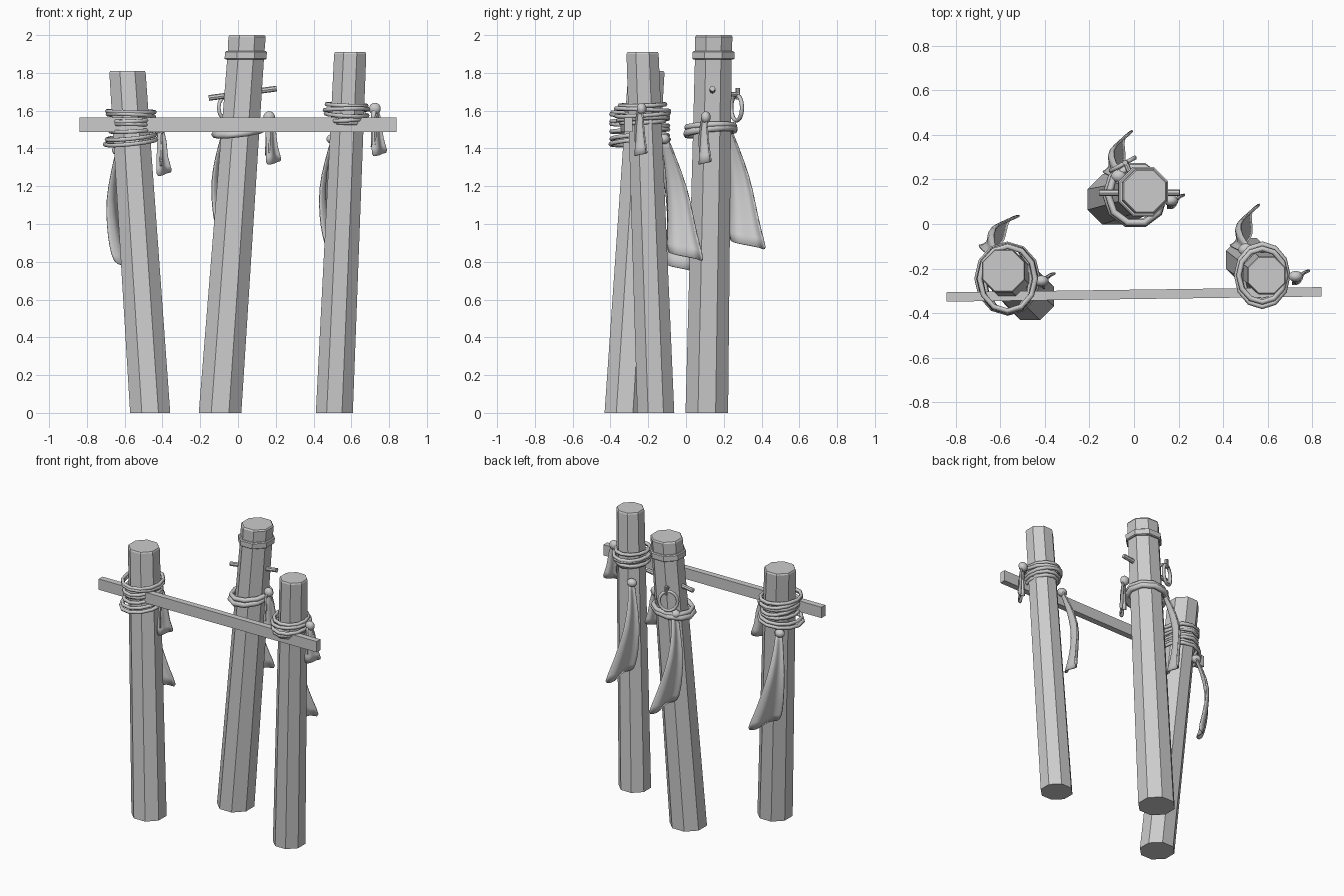
import bpy, bmesh, math
from mathutils import Vector, Matrix

if "Cube" in bpy.data.objects:
    bpy.data.objects.remove(bpy.data.objects["Cube"])

grey = bpy.data.materials.new("pale grey")
grey.diffuse_color = (0.6, 0.6, 0.6, 1)
grey.use_nodes = True
grey.node_tree.nodes["Principled BSDF"].inputs["Base Color"].default_value = grey.diffuse_color


def finish(name, bm, smooth=False):
    bmesh.ops.recalc_face_normals(bm, faces=bm.faces)
    mesh = bpy.data.meshes.new(name)
    bm.to_mesh(mesh)
    bm.free()
    mesh.materials.append(grey)
    for p in mesh.polygons:
        p.use_smooth = smooth
    ob = bpy.data.objects.new(name, mesh)
    bpy.context.collection.objects.link(ob)
    return ob


def loft(name, sections):
    """Closed solid through rings of equal point count."""
    bm = bmesh.new()
    rings = [[bm.verts.new(p) for p in s] for s in sections]
    n = len(rings[0])
    for a, b in zip(rings, rings[1:]):
        for i in range(n):
            bm.faces.new((a[i], a[(i + 1) % n], b[(i + 1) % n], b[i]))
    bm.faces.new(rings[0])
    bm.faces.new(rings[-1])
    return finish(name, bm)


def octagon(c, r):
    return [(c[0] + r * math.cos((i + .5) * math.pi / 4),
             c[1] + r * math.sin((i + .5) * math.pi / 4), c[2]) for i in range(8)]


def rope_ring(name, c, rx, ry, thick, rot=(0, 0, 0), n=12, m=6):
    m4 = (Matrix.Translation(c) @ Matrix.Rotation(rot[2], 4, 'Z')
          @ Matrix.Rotation(rot[1], 4, 'Y') @ Matrix.Rotation(rot[0], 4, 'X'))
    bm = bmesh.new()
    v = []
    for i in range(n):
        a = 2 * math.pi * i / n
        for j in range(m):
            b = 2 * math.pi * j / m
            d = thick * math.cos(b)
            v.append(bm.verts.new(m4 @ Vector(((rx + d) * math.cos(a), (ry + d) * math.sin(a),
                                               thick * math.sin(b)))))
    for i in range(n):
        for j in range(m):
            k, l = (i + 1) % n, (j + 1) % m
            bm.faces.new((v[i * m + j], v[k * m + j], v[k * m + l], v[i * m + l]))
    return finish(name, bm, True)


def rod(name, a, b, r):
    a, b = Vector(a), Vector(b)
    q = (b - a).to_track_quat('Z', 'Y')
    return loft(name, [[p + q @ Vector((r * math.cos(i * math.pi / 4), r * math.sin(i * math.pi / 4), 0))
                        for i in range(8)] for p in (a, b)])


def knot(name, c, size):
    bm = bmesh.new()
    bmesh.ops.create_uvsphere(bm, u_segments=10, v_segments=7, radius=1,
                              matrix=Matrix.Translation(c) @ Matrix.Diagonal((*size, 1)))
    return finish(name, bm, True)


def cloth(name, rows, fold, move):
    """Strip between pairs of edge points, with a soft fold across it."""
    bm = bmesh.new()
    cols = 6
    grid = []
    for a, b in rows:
        a, b = Vector(a), Vector(b)
        side = (b - a).cross(Vector((0, 0, 1))).normalized()
        w = (b - a).length
        grid.append([bm.verts.new(move @ (a.lerp(b, i / cols)
                     + side * fold * w * math.sin(2 * math.pi * i / cols))) for i in range(cols + 1)])
    for r, s in zip(grid, grid[1:]):
        for i in range(cols):
            bm.faces.new((r[i], r[i + 1], s[i + 1], s[i]))
    ob = finish(name, bm, True)
    sub = ob.modifiers.new("soft", 'SUBSURF')
    sub.levels = sub.render_levels = 1
    ob.modifiers.new("thickness", 'SOLIDIFY').thickness = 0.008
    return ob


# Leaning posts
loft("left_post", [octagon((-.465, -.325, 0), .115), octagon((-.585, -.21, 1.8), .104),
                   octagon((-.585, -.21, 1.81), .099)])
loft("right_post", [octagon((.51, -.16, 0), .106), octagon((.594, -.23, 1.9), .092),
                    octagon((.594, -.23, 1.91), .087)])
loft("middle_post", [octagon((-.095, .11, 0), .122), octagon((.042, .145, 1.9), .105),
                     octagon((.048, .147, 1.99), .107), octagon((.048, .147, 2), .1)])
loft("post_collar", [octagon((.04, .145, 1.87), .113), octagon((.04, .145, 1.875), .12),
                     octagon((.042, .145, 1.91), .12), octagon((.042, .145, 1.915), .113)])

# Cross plank
loft("plank", [[(x, y - .021, 1.487), (x, y + .021, 1.487), (x, y + .021, 1.563), (x, y - .021, 1.563)]
               for x, y in ((-.84, -.327), (.84, -.304))])

# Lashings on the left post
for i, (z, rx, ry, tx, ty) in enumerate([(1.595, .125, .145, .03, .02), (1.575, .122, .15, -.04, .05),
                                         (1.55, .108, .15, .05, -.04), (1.525, .105, .15, -.03, .03),
                                         (1.495, .108, .15, .04, -.05), (1.46, .128, .15, .06, -.1),
                                         (1.435, .138, .155, .08, -.1)]):
    rope_ring("left_lashing", (-.567, -.245, z), rx, ry, .012, (tx, ty, 0))

# Lashings on the right post
for i, (z, rx, ry, tx, ty) in enumerate([(1.63, .105, .12, .03, .04), (1.605, .115, .14, -.04, -.02),
                                         (1.58, .11, .14, .06, .05), (1.555, .1, .13, .05, -.06),
                                         (1.54, .09, .115, .04, .03)]):
    rope_ring("right_lashing", (.575, -.23, z), rx, ry, .012, (tx, ty, 0))

# Lashings on the middle post
rope_ring("middle_lashing", (.005, .13, 1.49), .128, .132, .02, (.1, -.12, 0), 10)
rope_ring("middle_lashing", (.01, .13, 1.515), .125, .13, .016, (.04, -.1, 0), 10)

# Peg, hanging ring and its hook
rod("peg", (-.155, .14, 1.667), (.205, .14, 1.717), .015)
rope_ring("hanging_ring", (-.05, .268, 1.615), .06, .068, .011, (math.pi / 2, 0, .5), 14)
rod("ring_hook", (-.005, .2, 1.69), (-.04, .28, 1.685), .012)
rod("ring_hook_tip", (-.04, .275, 1.66), (-.04, .275, 1.72), .012)

# Long cloths behind, short tails and knots at the side of each post
long_rows = [((-.075, .20, 1.52), (-.05, .235, 1.52)), ((-.11, .22, 1.4), (-.085, .275, 1.42)),
             ((-.145, .235, 1.25), (-.1, .34, 1.25)), ((-.14, .24, 1.1), (-.065, .37, 1.1)),
             ((-.125, .235, 1.0), (-.035, .395, .98)), ((-.1, .235, .91), (.005, .43, .86))]
tail_rows = [((.155, .1, 1.57), (.18, .11, 1.57)), ((.15, .085, 1.48), (.205, .115, 1.5)),
             ((.15, .08, 1.4), (.205, .125, 1.41)), ((.145, .075, 1.31), (.238, .135, 1.335))]
inner_rows = [((.15, .1, 1.57), (.17, .085, 1.57)), ((.155, .09, 1.47), (.175, .065, 1.47)),
              ((.15, .1, 1.36), (.17, .07, 1.37))]
pivot = Matrix.Translation((-.005, -.13, 0))
# side, cloth offset, cloth turn, tail offset
for side, c, turn, t in [("middle", (.005, .13, 0), 0, (0, 0, 0)),
                         ("left", (-.59, -.24, -.12), -.31, (-.58, -.36, -.06)),
                         ("right", (.575, -.2, -.06), 0, (.56, -.34, .045))]:
    m = Matrix.Translation(c) @ Matrix.Rotation(turn, 4, 'Z') @ pivot
    cloth(side + "_long_cloth", long_rows, .13, m)
    knot(side + "_back_knot", m @ Vector((-.068, .215, 1.51)), (.035, .03, .028))
    tm = Matrix.Translation(t)
    cloth(side + "_short_tail", tail_rows, .15, tm)
    cloth(side + "_inner_tail", inner_rows, .1, tm)
    knot(side + "_side_knot", tm @ Vector((.165, .105, 1.565)), (.033, .026, .032))
